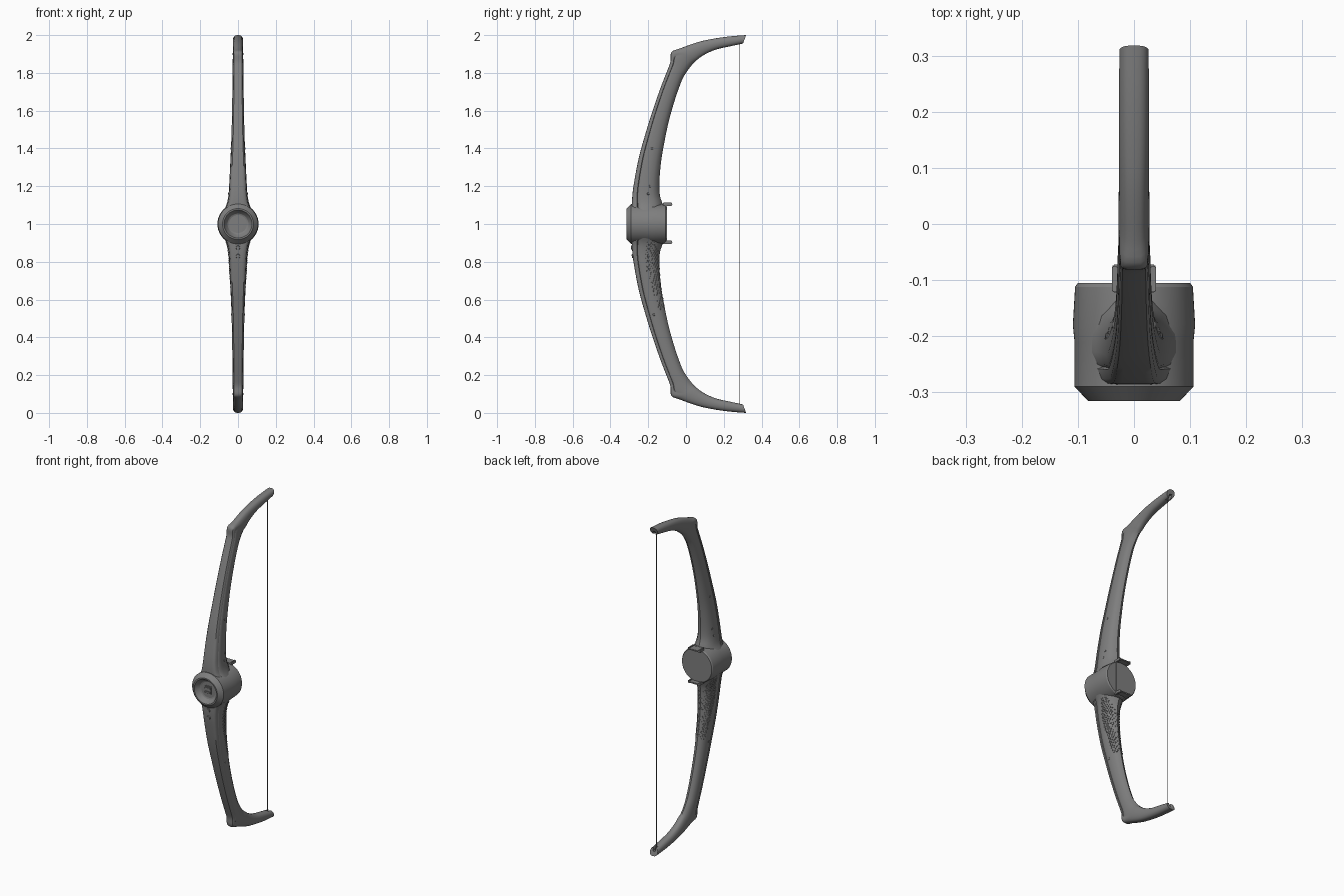
import bpy, bmesh, math
from mathutils import Vector
from mathutils.bvhtree import BVHTree

cube = bpy.data.objects.get("Cube")
if cube:
    bpy.data.objects.remove(cube)

grey = bpy.data.materials.new("matte grey")
grey.use_nodes = True
grey.diffuse_color = (0.21, 0.21, 0.21, 1)
grey.node_tree.nodes["Principled BSDF"].inputs["Base Color"].default_value = grey.diffuse_color


def finish(name, bm, loc=(0, 0, 0), angle=35):
    bmesh.ops.recalc_face_normals(bm, faces=bm.faces)
    mesh = bpy.data.meshes.new(name)
    bm.to_mesh(mesh)
    bm.free()
    mesh.materials.append(grey)
    ob = bpy.data.objects.new(name, mesh)
    ob.location = loc
    bpy.context.collection.objects.link(ob)
    bpy.ops.object.select_all(action='DESELECT')
    ob.select_set(True)
    bpy.context.view_layer.objects.active = ob
    bpy.ops.object.shade_smooth_by_angle(angle=math.radians(angle))
    return ob


def box(name, centre, size, bevel=0):
    bm = bmesh.new()
    bmesh.ops.create_cube(bm, size=1)
    bmesh.ops.scale(bm, vec=size, verts=bm.verts)
    if bevel:
        bmesh.ops.bevel(bm, geom=bm.edges[:], offset=bevel, segments=2, affect='EDGES')
    return finish(name, bm, centre)


def lathe(name, profile, loc, steps=64):
    """Spin a (radius, y) profile about the y axis."""
    bm = bmesh.new()
    vs = [bm.verts.new((r, y, 0)) for r, y in profile]
    es = [bm.edges.new(pair) for pair in zip(vs, vs[1:])]
    bmesh.ops.spin(bm, geom=vs + es, cent=(0, 0, 0), axis=(0, 1, 0),
                   angle=math.tau, steps=steps, use_merge=True)
    bmesh.ops.remove_doubles(bm, verts=bm.verts, dist=1e-5)
    return finish(name, bm, loc, 25)


def catmull(a, b, c, d, t):
    return [0.5 * (2 * q + (r - p) * t + (2 * p - 5 * q + 4 * r - s) * t * t
                   + (3 * q - p - 3 * r + s) * t ** 3) for p, q, r, s in zip(a, b, c, d)]


# Limb stations: front y, front z, back y, back z, half width, plate amount
stations = [
    (-.285, 1.0, -.13, 1.0, .1, 1), (-.285, 1.05, -.125, 1.05, .088, 1),
    (-.286, 1.1, -.123, 1.1, .062, 1), (-.284, 1.15, -.138, 1.15, .051, 1),
    (-.275, 1.22, -.141, 1.22, .046, 1), (-.25, 1.35, -.132, 1.33, .04, 1),
    (-.217, 1.47, -.115, 1.43, .035, 1), (-.18, 1.59, -.092, 1.54, .032, 1),
    (-.135, 1.72, -.058, 1.66, .03, 1), (-.1, 1.81, -.022, 1.76, .029, 1),
    (-.082, 1.86, .0, 1.80, .028, 1), (-.077, 1.91, .03, 1.84, .028, .8),
    (-.03, 1.93, .06, 1.87, .028, 0), (.06, 1.962, .10, 1.898, .027, 0),
    (.14, 1.98, .16, 1.924, .027, 0), (.23, 1.993, .23, 1.94, .027, 0),
    (.318, 2.0, .302, 1.955, .026, 0)]
# Half section with a front plate and groove: depth fraction, width fraction
plated = [(0, 0), (0, .45), (.01, .72), (.06, .86), (.17, .93), (.19, .84),
          (.22, .93), (.35, 1), (.55, 1), (.75, .87), (.92, .52), (1, 0)]
n = len(plated)
oval = [(.5 - .5 * math.cos(math.pi * i / (n - 1)),
         math.sin(math.pi * i / (n - 1)) ** .7) for i in range(n)]


def section(st):
    fy, fz, by, bz, w, p = st
    p = min(max(p, 0), 1)
    front, back = Vector((0, fy, fz - 1)), Vector((0, by, bz - 1))
    half = []
    for (t0, x0), (t1, x1) in zip(plated, oval):
        c = front.lerp(back, t0 * p + t1 * (1 - p))
        half.append(c + Vector((w * (x0 * p + x1 * (1 - p)), 0, 0)))
    return half + [Vector((-v.x, v.y, v.z)) for v in half[-2:0:-1]]


# Limbs: one lofted half, mirrored about the middle of the bow
bm = bmesh.new()
rings = []
last = len(stations) - 1
for i in range(last):
    quad = [stations[min(max(i + k, 0), last)] for k in (-1, 0, 1, 2)]
    rings += [section(catmull(*quad, s / 4)) for s in range(4)]
rings.append(section(stations[-1]))
rings = [[bm.verts.new(v) for v in ring] for ring in rings]
for a, b in zip(rings, rings[1:]):
    for j in range(len(a)):
        k = (j + 1) % len(a)
        bm.faces.new((a[j], a[k], b[k], b[j]))
bm.faces.new(rings[-1])
limbs = finish("limbs", bm, (0, 0, 1), 40)
mirror = limbs.modifiers.new("mirror", 'MIRROR')
mirror.use_axis = (False, False, True)

# String slots cut into the inner half of both tips
for name, z in (("upper_slot_cutter", 1.95), ("lower_slot_cutter", .05)):
    cutter = box(name, (0, .31, z), (.016, .06, .05))
    cutter.hide_render = True
    cutter.hide_set(True)
    cut = limbs.modifiers.new("slot", 'BOOLEAN')
    cut.operation, cut.solver, cut.object = 'DIFFERENCE', 'EXACT', cutter

# Central hub with a chamfered rim and a front bowl
lathe("hub", [(0, -.105), (.1, -.105), (.105, -.112), (.109, -.18), (.106, -.21), (.106, -.29),
              (.082, -.315), (.074, -.315), (.068, -.302), (.055, -.288),
              (.035, -.28), (0, -.278)], (0, 0, 1))
box("bowl_block", (0, -.282, 1), (.05, .018, .05), .004)
for z in (.988, 1.012):
    box("bowl_block_bar", (0, -.293, z), (.034, .006, .01))

# Back plate with an upper and a lower clip
box("back_plate", (0, -.104, 1), (.075, .006, .19), .002)
for z in (.903, 1.104):
    box("back_clip", (0, -.097, z), (.076, .05, .008), .002)
    for x in (-.034, .034):
        box("clip_tab", (x, -.098, z), (.01, .046, .018), .002)

# Bowstring
bm = bmesh.new()
bmesh.ops.create_cone(bm, cap_ends=True, segments=8, radius1=.002, radius2=.002, depth=1.91)
finish("bowstring", bm, (0, .285, 1))

# Surface lookup used to seat small parts on the limbs
bpy.context.view_layer.update()
tree = BVHTree.FromObject(limbs, bpy.context.evaluated_depsgraph_get())


def add_stud(bm, start, direction, radius, height, segments):
    hit, normal, _, _ = tree.ray_cast(Vector(start) - limbs.location, Vector(direction))
    if hit is None:
        return
    if normal.dot(Vector(direction)) > 0:
        normal = -normal
    turn = normal.to_track_quat('Z', 'Y').to_matrix().to_4x4()
    turn.translation = hit + limbs.location
    bmesh.ops.create_cone(bm, cap_ends=True, segments=segments, radius1=radius,
                          radius2=radius * .75, depth=height, matrix=turn)


# Textured grip: staggered studs on both sides of the lower limb
bm = bmesh.new()
rows = 34
for side in (-1, 1):
    for row in range(rows):
        f = row / (rows - 1)
        z = .9 - .35 * f
        bulge = math.sin(math.pi * min(f * 1.5, 1)) * .012
        y0, y1 = -.205 + .065 * f * f - bulge, -.165 + .05 * f ** .5
        y = y0 + (row % 2) * .006
        while y < y1:
            add_stud(bm, (side, y, z), (-side, 0, 0), .0048, .005, 6)
            y += .012
finish("grip_studs", bm, angle=20)

# Front buttons and side screws
bm = bmesh.new()
for z in (.875, .83):
    add_stud(bm, (0, -1, z), (0, 1, 0), .013, .01, 20)
for side in (-1, 1):
    for y, z in ((-.2, 1.16), (-.19, 1.2), (-.18, 1.4), (-.17, .52)):
        add_stud(bm, (side, y, z), (-side, 0, 0), .007, .004, 16)
finish("buttons_and_screws", bm, angle=20)
